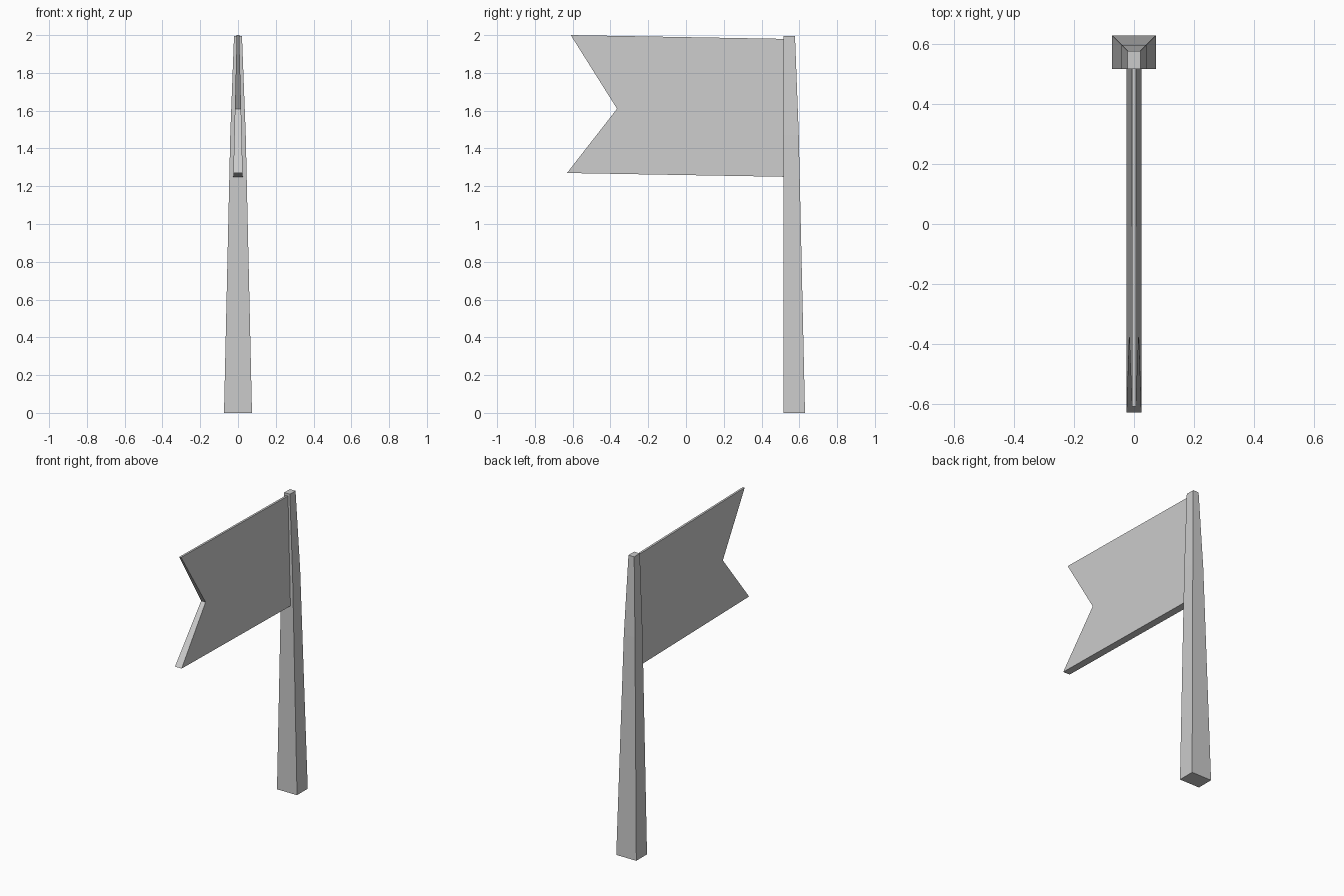
import bpy

if "Cube" in bpy.data.objects:
    bpy.data.objects.remove(bpy.data.objects["Cube"])


def loft(name, rings):
    """Skin matching rings of points and cap both ends."""
    n = len(rings[0])
    verts = [p for r in rings for p in r]
    faces = [list(range(n))[::-1], [len(verts) - n + i for i in range(n)]]
    for k in range(len(rings) - 1):
        for i in range(n):
            j = (i + 1) % n
            faces.append((k * n + i, k * n + j, (k + 1) * n + j, (k + 1) * n + i))
    mesh = bpy.data.meshes.new(name)
    mesh.from_pydata(verts, [], faces)
    obj = bpy.data.objects.new(name, mesh)
    bpy.context.collection.objects.link(obj)
    return obj


FRONT = 0.517  # flat front side of the pole, where the flag joins

# Tapered square pole: (height, half width, back y)
sections = [(0, 0.074, 0.63), (1.47, 0.041, 0.597), (1.995, 0.021, 0.577)]
loft("pole", [[(-w, FRONT, z), (w, FRONT, z), (w, b, z), (-w, b, z)]
              for z, w, b in sections])

# Swallow-tailed flag, thick at the bottom and thin at the top
outline = [(FRONT, 1.25), (FRONT, 1.98), (-0.61, 2.0), (-0.365, 1.61), (-0.63, 1.27)]


def half_thickness(z):
    return 0.025 - 0.018 * (z - 1.26) / 0.73


loft("flag", [[(side * half_thickness(z), y, z) for y, z in outline[::-1]]
              for side in (-1, 1)])
